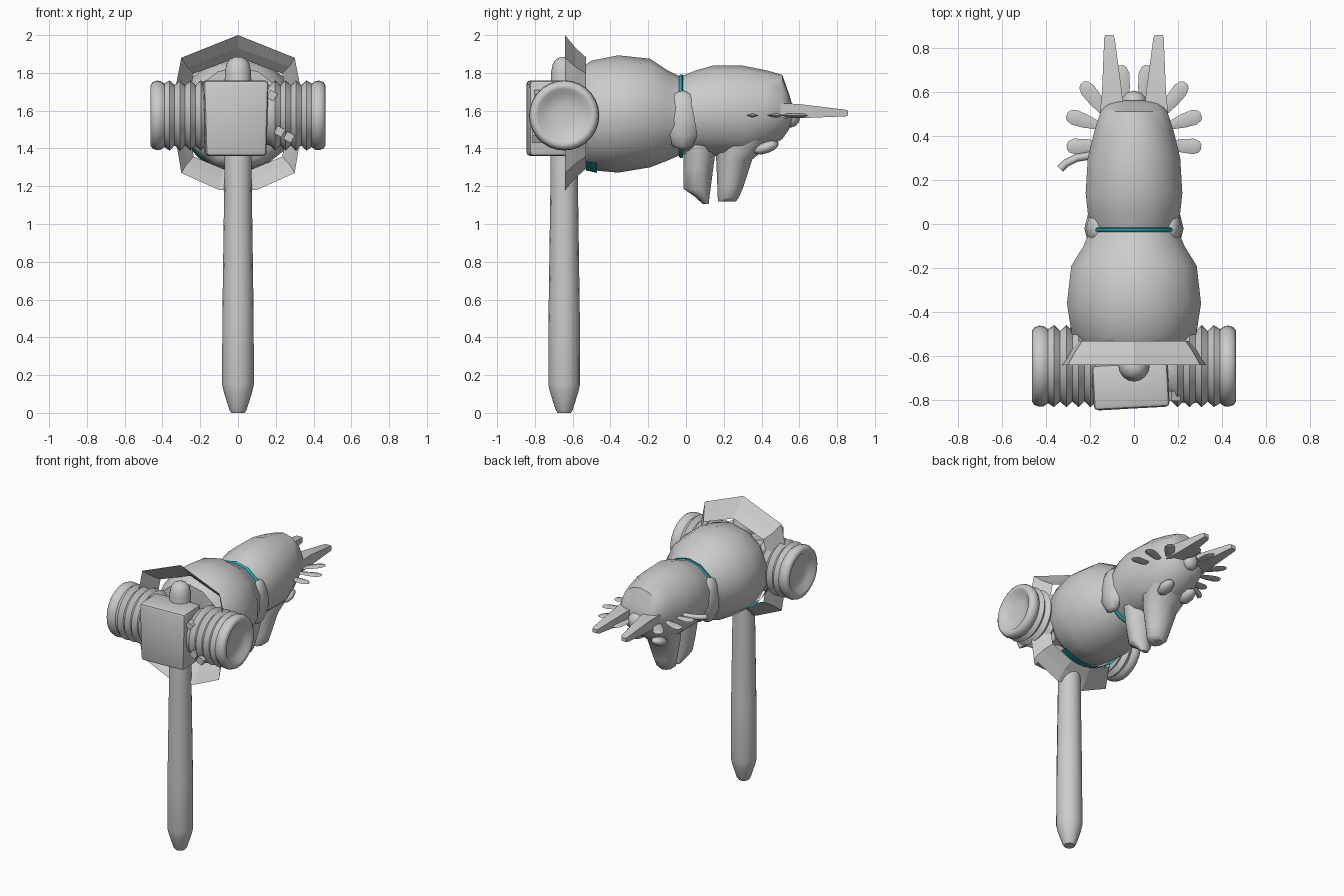
import bpy, bmesh, math
from mathutils import Vector, Matrix

cube = bpy.data.objects.get("Cube")
if cube:
    bpy.data.objects.remove(cube, do_unlink=True)


def material(name, rgb):
    m = bpy.data.materials.new(name)
    m.use_nodes = True
    m.diffuse_color = (*rgb, 1)
    m.node_tree.nodes["Principled BSDF"].inputs["Base Color"].default_value = (*rgb, 1)
    return m


GREY = material("plain grey", (0.6, 0.6, 0.6))
TEAL = material("collar teal", (0.02, 0.38, 0.43))


def finish(name, bm, mat=GREY, angle=40, closed=True):
    if closed:
        bmesh.ops.recalc_face_normals(bm, faces=bm.faces)
    me = bpy.data.meshes.new(name)
    bm.to_mesh(me)
    bm.free()
    ob = bpy.data.objects.new(name, me)
    bpy.context.collection.objects.link(ob)
    me.materials.append(mat)
    bpy.ops.object.select_all(action='DESELECT')
    ob.select_set(True)
    bpy.context.view_layer.objects.active = ob
    if angle:
        bpy.ops.object.shade_smooth_by_angle(angle=math.radians(angle))
    return ob


def skin(bm, rings, caps=True):
    """Join equal rings of points with quads."""
    vs = [[bm.verts.new(p) for p in r] for r in rings]
    n = len(vs[0])
    for a, b in zip(vs, vs[1:]):
        for i in range(n):
            bm.faces.new((a[i], a[(i + 1) % n], b[(i + 1) % n], b[i]))
    if caps:
        bm.faces.new(vs[0][::-1])
        bm.faces.new(vs[-1])


def loft(name, axis, rows, sides=12, mat=GREY, angle=50, x0=0):
    """Rows are (position, half width in x, low, high) along y or z."""
    rings = []
    for t, w, lo, hi in rows:
        ring = []
        for i in range(sides):
            a = 2 * math.pi * (i + 0.5) / sides
            x, o = x0 + w * math.cos(a), (lo + hi) / 2 + (hi - lo) / 2 * math.sin(a)
            ring.append((x, t, o) if axis == 'y' else (x, o, t))
        rings.append(ring)
    bm = bmesh.new()
    skin(bm, rings)
    return finish(name, bm, mat, angle)


def lathe(name, axis, centre, profile, sides=24, angle=40):
    """Profile is (radius, position) around the x or z axis."""
    rings = []
    for r, t in profile:
        ring = []
        for i in range(sides):
            a = 2 * math.pi * i / sides
            c, s = r * math.cos(a), r * math.sin(a)
            ring.append(Vector((t, c, s) if axis == 'x' else (c, s, t)) + Vector(centre))
        rings.append(ring)
    bm = bmesh.new()
    skin(bm, rings)
    return finish(name, bm, GREY, angle)


def blob(name, loc, size, rot=Matrix(), seg=10, rings=6):
    bm = bmesh.new()
    bmesh.ops.create_uvsphere(bm, u_segments=seg, v_segments=rings, radius=1,
                              matrix=Matrix.Translation(loc) @ rot @ Matrix.Diagonal((*size, 1)))
    return finish(name, bm, GREY, 60)


PIVOT = (0, -0.645, 0)

# Handle with tapered foot and domed top
lathe("handle", 'z', PIVOT, [(0.035, 0), (0.045, 0.015), (0.075, 0.11), (0.084, 0.15), (0.083, 0.5),
                             (0.073, 1.2), (0.07, 1.8), (0.06, 1.85), (0.04, 1.875), (0.015, 1.885)], 16)

# Hammer head: ridged barrels with dished ends
half = [(0.14, 0.1)]
for i in range(4):
    half += [(0.16, 0.17 + i * 0.055), (0.186, 0.197 + i * 0.055)]
half += [(0.168, 0.39), (0.182, 0.41), (0.184, 0.43), (0.176, 0.452), (0.16, 0.463),
         (0.14, 0.458), (0.115, 0.435), (0.06, 0.425), (0.01, 0.424)]
profile = [(r, -x) for r, x in reversed(half)] + half
lathe("hammer_head", 'x', (0, -0.645, 1.575), profile, 28, 60)

# Front block, slightly turned, narrower at the bottom
bm = bmesh.new()
bmesh.ops.create_cube(bm, size=1, matrix=Matrix.Translation((-0.015, -0.735, 1.56))
                      @ Matrix.Rotation(math.radians(3), 4, 'Z') @ Matrix.Diagonal((0.345, 0.205, 0.4, 1)))
for v in bm.verts:
    if v.co.z < 1.5:
        v.co.x *= 0.93
bmesh.ops.bevel(bm, geom=bm.edges[:], offset=0.02, segments=2, profile=0.5, affect='EDGES')
finish("hammer_block", bm)

# Small cleats on the left barrel
for i, (x, y, z) in enumerate([(0.18, -0.78, 1.68), (0.22, -0.79, 1.49), (0.27, -0.79, 1.46)]):
    bm = bmesh.new()
    bmesh.ops.create_cube(bm, size=0.045, matrix=Matrix.Translation((x, y, z))
                          @ Matrix.Rotation(0.5, 4, 'Y'))
    finish("barrel_cleat_%d" % i, bm, angle=0)

# Flared open skirt
outer = [(0, 2.0), (0.3, 1.88), (0.355, 1.6), (0.3, 1.27), (0.1, 1.18)]
outer += [(-x, z) for x, z in reversed(outer[1:])]
rings = []
for y, k in ((-0.64, 1), (-0.585, 0.84), (-0.53, 0.72)):
    rings.append([(x * (k if k == 1 else k + 0.06), y, 1.58 + (z - 1.58) * k) for x, z in outer])
bm = bmesh.new()
skin(bm, rings, False)
finish("skirt", bm, angle=0, closed=False)

# Rounded body
loft("body", 'y', [(-0.55, 0.25, 1.33, 1.83), (-0.5, 0.29, 1.285, 1.865), (-0.36, 0.312, 1.272, 1.893),
                   (-0.19, 0.292, 1.3, 1.875), (-0.1, 0.235, 1.335, 1.815), (-0.03, 0.205, 1.365, 1.78)], 14)

# Neck and head
loft("head", 'y', [(-0.03, 0.195, 1.365, 1.78), (0.05, 0.215, 1.37, 1.812), (0.14, 0.225, 1.36, 1.838),
                   (0.3, 0.215, 1.35, 1.838), (0.42, 0.185, 1.395, 1.815), (0.51, 0.155, 1.45, 1.79),
                   (0.545, 0.125, 1.5, 1.69), (0.56, 0.08, 1.54, 1.64)], 14)

# Open muzzle: two jaws reaching down
loft("lower_jaw", 'z', [(1.105, 0.025, 0.09, 0.12), (1.15, 0.06, 0.04, 0.125), (1.185, 0.08, -0.012, 0.13),
                        (1.3, 0.11, -0.012, 0.145), (1.45, 0.14, -0.012, 0.165)], 10)
loft("upper_jaw", 'z', [(1.12, 0.045, 0.17, 0.265), (1.14, 0.07, 0.168, 0.28), (1.2, 0.085, 0.166, 0.305),
                        (1.34, 0.12, 0.16, 0.35), (1.4, 0.14, 0.155, 0.42), (1.47, 0.15, 0.15, 0.51)], 10)

# Forehead tuft
blob("forehead_tuft", (0, 0.555, 1.57), (0.06, 0.05, 0.06))

# Collar ring and belt arc
loft("collar", 'y', [(-0.036, 0.212, 1.355, 1.786), (-0.03, 0.22, 1.35, 1.792), (-0.02, 0.22, 1.35, 1.792),
                     (-0.015, 0.212, 1.355, 1.786)], 14, TEAL)
bm = bmesh.new()
pts = []
for i in range(9):
    a = math.radians(200 + i * 13)
    pts.append([bm.verts.new((r * 1.01 * math.cos(a), y, 1.575 + r * math.sin(a)))
                for y, r in ((-0.53, 0.292), (-0.47, 0.306))])
for a, b in zip(pts, pts[1:]):
    bm.faces.new((a[0], a[1], b[1], b[0]))
finish("belt_arc", bm, TEAL)


def feather(name, root, tip, width):
    """Flat leaf lying level, widest near its tip."""
    r, t = Vector(root), Vector(tip)
    d = t - r
    n = Vector((-d.y, d.x, 0)).normalized()
    rings = []
    for k, w in ((0, 0.4), (0.5, 0.9), (0.8, 1), (0.95, 0.7), (1, 0.3)):
        c, s = r + d * k, n * width * w / 2
        h = Vector((0, 0, 0.012 * w))
        rings.append([c - s, c + h, c + s, c - h])
    bm = bmesh.new()
    skin(bm, rings)
    finish(name, bm, angle=60)


# Paired parts: feathers, horns, eyes, shoulder lobes
leaves = [((0.14, 0.36), (0.305, 0.35)), ((0.14, 0.44), (0.305, 0.495)),
          ((0.11, 0.48), (0.235, 0.64)), ((0.04, 0.52), (0.06, 0.72))]
for side, s in (("left", 1), ("right", -1)):
    for i, (a, b) in enumerate(leaves):
        feather("%s_feather_%d" % (side, i), (s * a[0], a[1], 1.575), (s * b[0], b[1], 1.575), 0.07)
    rings = []
    for y, x1, x2, z1, z2 in ((0.5, 0.045, 0.155, 1.56, 1.64), (0.6, 0.055, 0.145, 1.56, 1.635),
                              (0.845, 0.088, 0.135, 1.57, 1.605), (0.858, 0.095, 0.13, 1.575, 1.6)):
        rings.append([(s * x, y, z) for x, z in ((x1, z1), (x2, z1), (x2, z2), (x1, z2))])
    bm = bmesh.new()
    skin(bm, rings)
    finish(side + "_horn", bm)
    blob(side + "_eye", (s * 0.09, 0.425, 1.405), (0.045, 0.07, 0.03), Matrix.Rotation(0.35, 4, 'X'), 8)
    blob(side + "_shoulder", (s * 0.165, -0.02, 1.55), (0.06, 0.1, 0.16), seg=8)

# Curled whisker on the right cheek
path = [(-0.2, 0.31), (-0.26, 0.3), (-0.31, 0.275), (-0.335, 0.25)]
curve = bpy.data.curves.new("cheek_whisker", 'CURVE')
curve.dimensions = '3D'
curve.bevel_depth = 0.018
curve.bevel_resolution = 1
curve.use_fill_caps = True
sp = curve.splines.new('POLY')
sp.points.add(len(path) - 1)
for p, (x, y) in zip(sp.points, path):
    p.co = (x, y, 1.575, 1)
curve.materials.append(GREY)
bpy.context.collection.objects.link(bpy.data.objects.new("cheek_whisker", curve))
